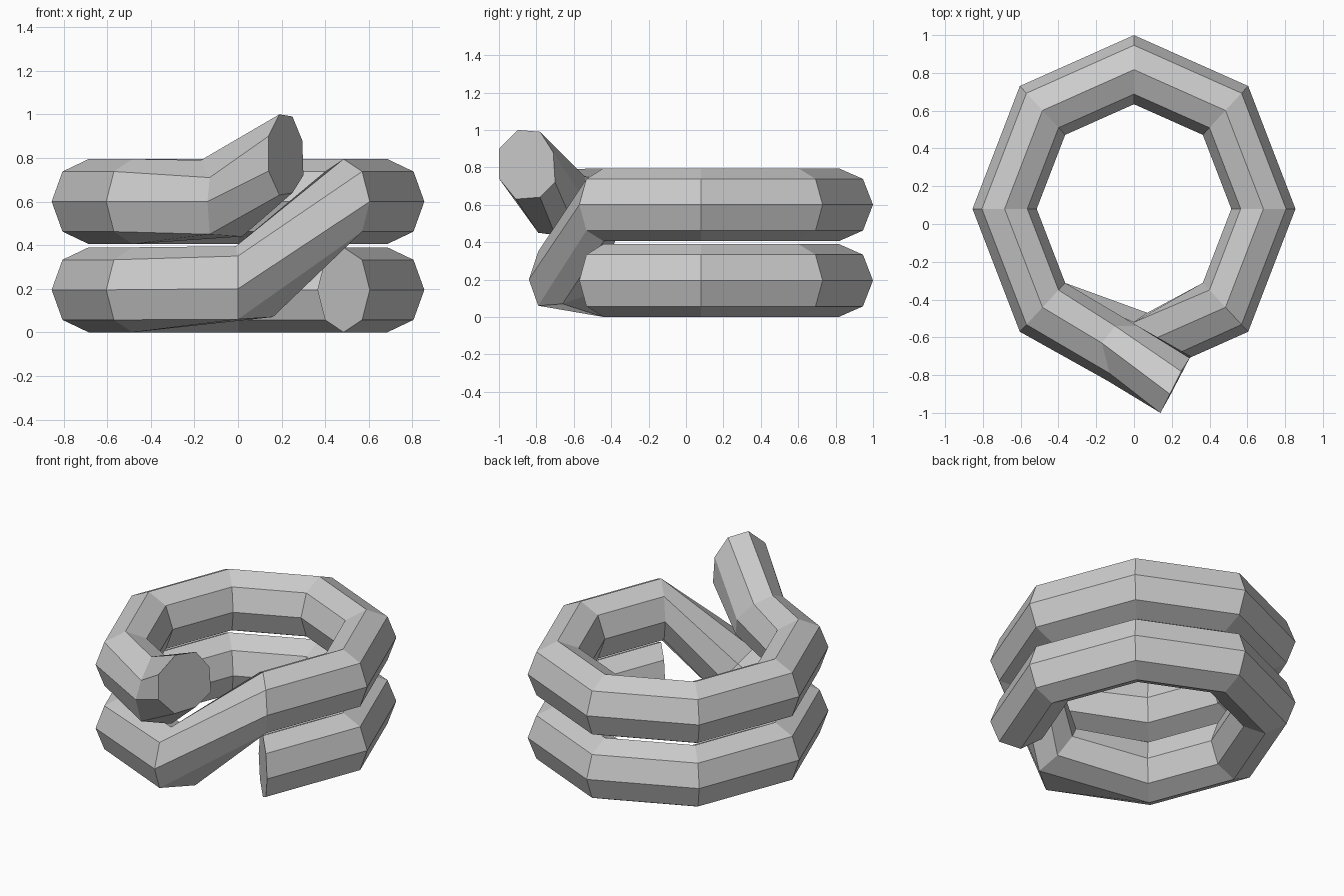
import bpy, bmesh
from math import cos, sin, radians

if "Cube" in bpy.data.objects:
    bpy.data.objects.remove(bpy.data.objects["Cube"])


def ring_section(deg, z):
    """Octagonal tube section on the slightly stretched loop."""
    a = radians(deg)
    pts = []
    for k in range(8):
        t = radians(45 * k)          # from outer point, over the top, to inner
        r = 1 + 0.248 * cos(t)
        pts.append((0.685 * r * cos(a), 0.08 + 0.737 * r * sin(a), z + 0.195 * sin(t)))
    return pts


def loop(z):
    return [ring_section(d, z) for d in range(-45, 226, 45)]


# kinked section at the front where the lower loop climbs to the upper one
climb = [(0, -.84, .2), (0, -.79, .35), (-.01, -.66, .395), (0, -.52, .35),
         (.07, -.47, .25), (.14, -.52, .12), (.16, -.66, .07), (0, -.79, .06)]

# kinked section where the loose end lifts off the upper loop
lift = [(-.14, -.83, .6), (-.13, -.79, .71), (-.17, -.63, .79), (-.1, -.54, .75),
        (.02, -.54, .62), (.07, -.6, .49), (.02, -.70, .44), (-.13, -.79, .45)]

# cut face of the loose end
tip = [(.14, -1, .74), (.14, -1, .9), (.19, -.9, 1), (.25, -.78, .99),
       (.295, -.71, .88), (.3, -.7, .72), (.25, -.78, .64), (.19, -.91, .63)]

# coiled tube: bridge all sections, cap both ends
sections = loop(0.195) + [climb] + loop(0.6) + [lift, tip]
bm = bmesh.new()
rings = [[bm.verts.new(p) for p in s] for s in sections]
for a, b in zip(rings, rings[1:]):
    for k in range(8):
        n = (k + 1) % 8
        bm.faces.new((a[k], a[n], b[n], b[k]))
bm.faces.new(rings[0])
bm.faces.new(rings[-1])
bmesh.ops.recalc_face_normals(bm, faces=bm.faces)

mesh = bpy.data.meshes.new("coiled_tube")
bm.to_mesh(mesh)
bm.free()
bpy.context.collection.objects.link(bpy.data.objects.new("coiled_tube", mesh))
